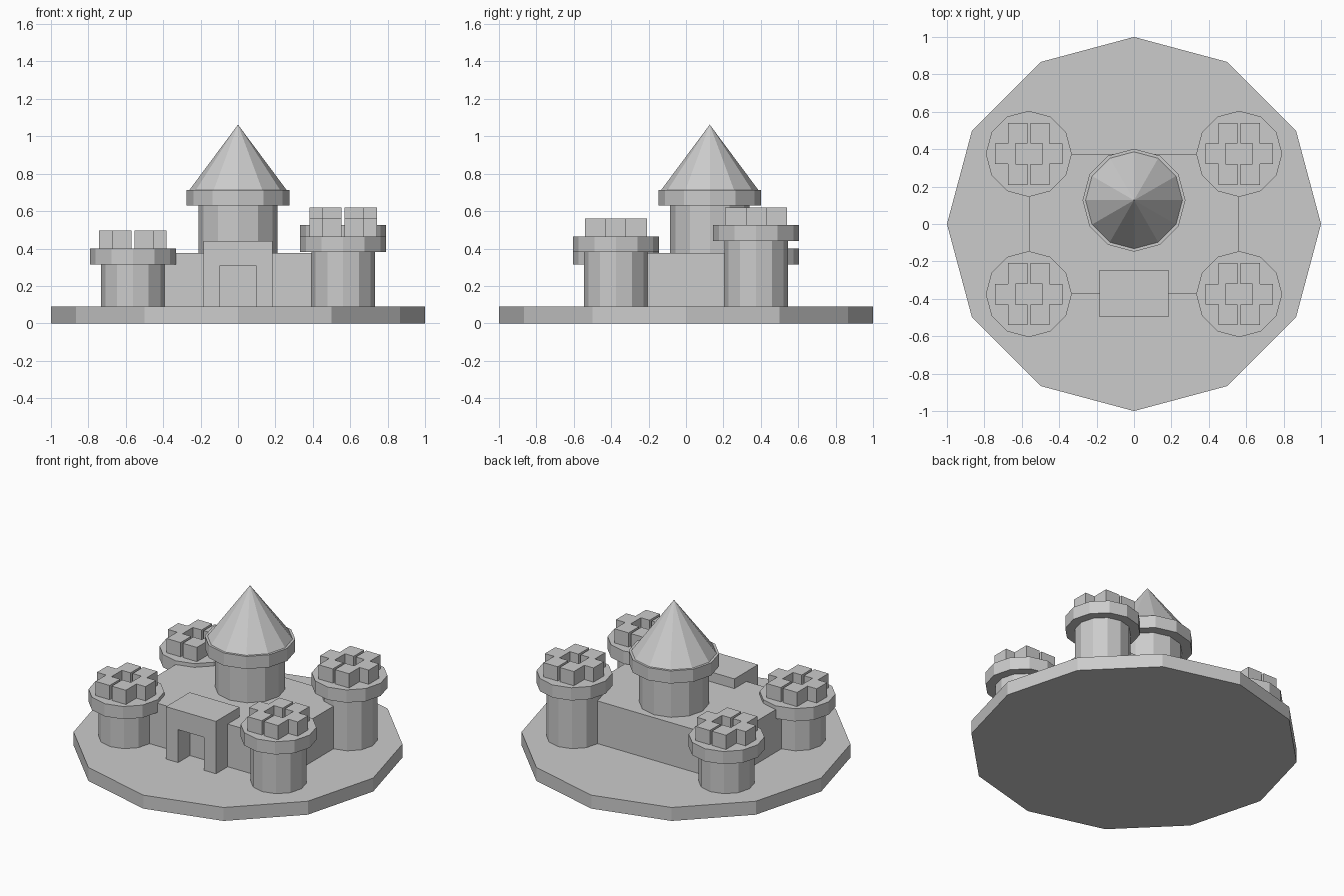
import bpy
import bmesh
from math import cos, sin, pi

cube = bpy.data.objects.get("Cube")
if cube:
    bpy.data.objects.remove(cube, do_unlink=True)

stone = bpy.data.materials.new("pale_stone")
stone.use_nodes = True
stone.diffuse_color = (0.6, 0.6, 0.6, 1)
stone.node_tree.nodes["Principled BSDF"].inputs["Base Color"].default_value = (0.6, 0.6, 0.6, 1)

SIDES = 12
GROUND = 0.09


def finish(name, bm, location=(0, 0, 0)):
    bmesh.ops.recalc_face_normals(bm, faces=bm.faces)
    mesh = bpy.data.meshes.new(name)
    bm.to_mesh(mesh)
    bm.free()
    mesh.materials.append(stone)
    obj = bpy.data.objects.new(name, mesh)
    obj.location = location
    bpy.context.collection.objects.link(obj)
    return obj


def add_prism(bm, outline, offset):
    """Extrude a closed outline of 3D points along an offset."""
    face = bm.faces.new([bm.verts.new(p) for p in outline])
    result = bmesh.ops.extrude_face_region(bm, geom=[face], use_keep_orig=True)
    moved = [v for v in result["geom"] if isinstance(v, bmesh.types.BMVert)]
    bmesh.ops.translate(bm, verts=moved, vec=offset)


def prism(name, outline, offset, location=(0, 0, 0)):
    bm = bmesh.new()
    add_prism(bm, outline, offset)
    return finish(name, bm, location)


def drum(name, radius, bottom, top, x=0, y=0):
    ring = [(radius * cos(2 * pi * i / SIDES), radius * sin(2 * pi * i / SIDES), 0)
            for i in range(SIDES)]
    return prism(name, ring, (0, 0, top - bottom), (x, y, bottom))


def battlements(name, x, y, bottom):
    """Two mirrored halves of a hollow cross, split by a narrow gap."""
    gap, inner, outer, tip = 0.008, 0.072, 0.112, 0.18
    arm, end, height = 0.055, 0.166, 0.095
    quarter = [(tip, arm), (outer, arm), (outer, end), (gap, end), (gap, arm), (inner, arm)]
    half = quarter + [(px, -py) for px, py in reversed(quarter)]
    bm = bmesh.new()
    for side in (-1, 1):
        add_prism(bm, [(side * px, py, 0) for px, py in half], (0, 0, height))
    return finish(name, bm, (x, y, bottom))


# Ground disc
drum("ground_base", 1.0, 0, GROUND)

# Castle block between the towers
w, d = 0.5625, 0.373
prism("castle_block", [(-w, -d, GROUND), (w, -d, GROUND), (w, d, GROUND), (-w, d, GROUND)],
      (0, 0, 0.285))

# Gatehouse with a square doorway
gate = [(-0.185, GROUND), (-0.185, 0.44), (0.185, 0.44), (0.185, GROUND),
        (0.095, GROUND), (0.095, 0.31), (-0.095, 0.31), (-0.095, GROUND)]
prism("gatehouse", [(px, -0.497, pz) for px, pz in gate], (0, 0.25, 0))

# Corner towers: name, position, height of the cap's underside
for name, x, y, cap in (("front_right", -0.5625, -0.375, 0.315),
                        ("back_right", -0.5625, 0.375, 0.315),
                        ("front_left", 0.5625, -0.375, 0.38),
                        ("back_left", 0.5625, 0.375, 0.44)):
    drum(name + "_tower_shaft", 0.17, GROUND, cap, x, y)
    drum(name + "_tower_cap", 0.23, cap, cap + 0.085, x, y)
    battlements(name + "_tower_battlements", x, y, cap + 0.085)

# Central keep with pointed roof
KEEP_Y = 0.127
drum("keep_shaft", 0.212, GROUND, 0.63, 0, KEEP_Y)
drum("keep_cap", 0.275, 0.63, 0.714, 0, KEEP_Y)
bm = bmesh.new()
bmesh.ops.create_cone(bm, cap_ends=True, segments=SIDES, radius1=0.259, radius2=0, depth=0.348)
finish("keep_roof", bm, (0, KEEP_Y, 0.888))
